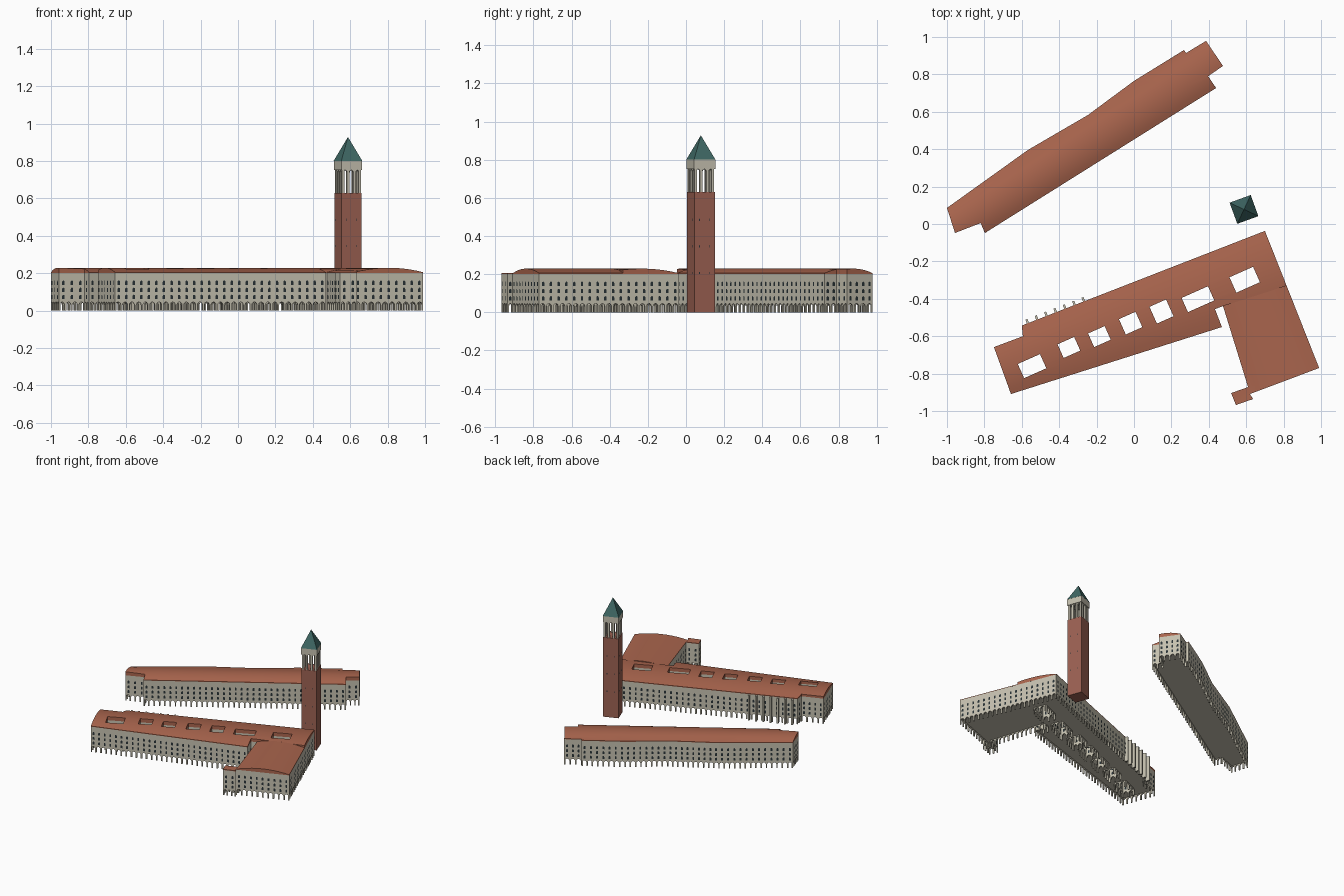
import bpy, bmesh, math
from mathutils import Vector

if "Cube" in bpy.data.objects:
    bpy.data.objects.remove(bpy.data.objects["Cube"])

FLOOR, EAVE = 0.05, 0.2

def mat(name, rgb):
    m = bpy.data.materials.new(name)
    m.diffuse_color = (*rgb, 1)
    m.use_nodes = True
    m.node_tree.nodes["Principled BSDF"].inputs["Base Color"].default_value = m.diffuse_color
    return m

STONE = mat("stone", (0.56, 0.53, 0.43))
TILE = mat("tile", (0.40, 0.13, 0.075))
BRICK = mat("brick", (0.33, 0.12, 0.085))
GLASS = mat("glass", (0.02, 0.03, 0.035))
COPPER = mat("copper", (0.05, 0.14, 0.13))

def finish(bm, name, m, smooth=False, recalc=True):
    if recalc:
        bmesh.ops.recalc_face_normals(bm, faces=bm.faces[:])
    me = bpy.data.meshes.new(name)
    bm.to_mesh(me)
    bm.free()
    ob = bpy.data.objects.new(name, me)
    bpy.context.collection.objects.link(ob)
    me.materials.append(m)
    if smooth:
        bpy.ops.object.select_all(action='DESELECT')
        ob.select_set(True)
        bpy.context.view_layer.objects.active = ob
        bpy.ops.object.shade_smooth_by_angle(angle=math.radians(30))
    return ob

def oriented(pts, ccw=True):
    area = sum(a[0] * b[1] - b[0] * a[1] for a, b in zip(pts, pts[1:] + pts[:1]))
    return pts if (area > 0) == ccw else pts[::-1]

def segments(loop):
    for a, b in zip(loop, loop[1:] + loop[:1]):
        a, b = Vector((*a, 0)), Vector((*b, 0))
        d = (b - a).normalized()
        yield a, d, Vector((-d.y, d.x, 0)), (b - a).length   # inward normal

def fill(loops, z):
    bm = bmesh.new()
    edges = []
    for lp in loops:
        vs = [bm.verts.new((*p, z)) for p in lp]
        edges += [bm.edges.new((a, b)) for a, b in zip(vs, vs[1:] + vs[:1])]
    bmesh.ops.triangle_fill(bm, use_beauty=True, edges=edges, normal=(0, 0, 1))
    return bm

def raise_rim(bm, dz):
    rim = [e for e in bm.edges if len(e.link_faces) == 1]
    new = bmesh.ops.extrude_edge_only(bm, edges=rim)["geom"]
    for v in new:
        if isinstance(v, bmesh.types.BMVert):
            v.co.z = dz

def arch_outline(u0, u1, z0, spring, top, n=6):
    c, r = (u0 + u1) / 2, (u1 - u0) / 2
    arc = [(c - r * math.cos(math.pi * i / n), spring + (top - spring) * math.sin(math.pi * i / n))
           for i in range(n + 1)]
    return [(u0, z0)] + arc + [(u1, z0)]

def arcade(loops, name, z0, z1, bay, post, depth):
    bm = bmesh.new()
    for lp in loops:
        for a, d, inn, length in segments(lp):
            n = max(1, round(length / bay))
            w = length / n
            c = min(post, w * 0.25)
            spring = z1 - 0.005 - (w / 2 - c)
            hole = arch_outline(c, w - c, z0, spring, z1 - 0.004)
            outline = [(0, z0)] + hole + [(w, z0), (w, z1), (0, z1)]
            for i in range(n):
                pts = [a + d * (i * w + u) + Vector((0, 0, z)) for u, z in outline]
                f = [bm.verts.new(p) for p in pts]
                g = [bm.verts.new(p + inn * depth) for p in pts]
                bm.faces.new(f)
                bm.faces.new(g[::-1])
                for k in range(len(f)):
                    j = (k + 1) % len(f)
                    bm.faces.new((f[k], g[k], g[j], f[j]))
    return finish(bm, name, STONE)

def windows(loops, name, bay=0.043, rows=(0.062, 0.1, 0.138), wid=0.014, tall=0.023):
    bm = bmesh.new()
    for lp in loops:
        for a, d, inn, length in segments(lp):
            n = round(length / bay)
            for i in range(n):
                u = (i + 0.5) * length / n
                for z in rows:
                    o = arch_outline(u - wid / 2, u + wid / 2, z, z + tall - wid / 2, z + tall, 4)
                    vs = [bm.verts.new(a + d * s - inn * 0.0015 + Vector((0, 0, h))) for s, h in o]
                    bm.faces.new(vs[::-1])
    finish(bm, name, GLASS, recalc=False)

def block(outline, holes, name):
    loops = [oriented(outline)] + [oriented(h, False) for h in holes]
    bm = fill(loops, FLOOR)
    raise_rim(bm, EAVE)
    finish(bm, name + "_walls", STONE)
    arcade(loops, name + "_arcade", 0, FLOOR, 0.038, 0.005, 0.009)
    windows(loops, name + "_windows")

def roof(outline, holes, name, side_a, side_b, rise=0.024, cuts=10):
    # shallow vault spanning between two eave lines
    loops = [oriented(outline)] + [oriented(h, False) for h in holes]
    bm = fill(loops, EAVE)
    (a0, a1), (b0, b1) = [[Vector((*p, 0)) for p in s] for s in (side_a, side_b)]
    for k in range(1, cuts):
        p, q = a0.lerp(b0, k / cuts), a1.lerp(b1, k / cuts)
        d = q - p
        bmesh.ops.bisect_plane(bm, geom=bm.verts[:] + bm.edges[:] + bm.faces[:], dist=1e-5,
                               plane_co=p, plane_no=Vector((-d.y, d.x, 0)).normalized())
    def left(p, q, v):
        d = (q - p).normalized()
        return d.x * (v.y - p.y) - d.y * (v.x - p.x)
    for v in bm.verts:
        s, t = left(a0, a1, v.co), -left(b0, b1, v.co)
        r = min(1, max(0, s / (s + t)))
        v.co.z = EAVE + 0.005 + rise * (1 - (2 * r - 1) ** 2)
    raise_rim(bm, EAVE)
    finish(bm, name, TILE, smooth=True)

# long north building
north = [(-1, .086), (-.957, -.048), (-.82, .005), (-.797, -.048), (.439, .727), (.396, .79),
         (.476, .845), (.385, .979), (.278, .914), (.267, .93), (0, .765), (-.246, .583), (-.567, .396)]
block(north, [], "north_building")
roof(north, [], "north_roof", [(-.797, -.048), (.439, .727)], [(-1, .086), (.385, .979)])

# L-shaped south building with seven courtyards
west_part = [(.70, -.037), (-.60, -.543), (-.594, -.6), (-.749, -.658), (-.658, -.909),
             (.47, -.551), (.433, -.455), (.476, -.439)]
wing_part = [(.476, -.439), (.61, -.872), (.519, -.904), (.545, -.968), (.636, -.936),
             (.62, -.909), (.99, -.77)]
courts = [((-.545, -.76), .13, .083), ((-.348, -.66), .097, .08), ((-.185, -.602), .097, .08),
          ((-.018, -.53), .097, .09), ((.147, -.468), .097, .098), ((.342, -.402), .154, .083),
          ((.592, -.298), .138, .09)]

def court(c, w, h, ang=math.radians(24)):
    u, v = Vector((math.cos(ang), math.sin(ang))), Vector((-math.sin(ang), math.cos(ang)))
    return [tuple(Vector(c) + u * (w / 2 * i) + v * (h / 2 * j))
            for i, j in ((-1, -1), (1, -1), (1, 1), (-1, 1))]

holes = [court(*c) for c in courts]
block(west_part + wing_part[1:], holes, "south_building")
roof(west_part + [(.816, -.33)], holes, "south_roof",
     [(-.658, -.909), (.81, -.44)], [(-.749, -.61), (.70, -.037)])
roof(wing_part + [(.816, -.33)], [], "wing_roof",
     [(.476, -.439), (.61, -.872)], [(.816, -.33), (.99, -.77)])

def box(name, c, size, m, ang):
    bm = bmesh.new()
    bmesh.ops.create_cube(bm, size=1)
    bmesh.ops.scale(bm, vec=size, verts=bm.verts)
    ob = finish(bm, name, m)
    ob.location = c
    ob.rotation_euler.z = ang
    return ob

# buttresses on the north-west face
for i in range(7):
    x = -.57 + i * .05
    y = -.543 + (x + .6) * .389 + .008
    box("buttress", (x, y, EAVE / 2), (.012, .03, EAVE), STONE, math.radians(21))

# bell tower
TC, TA, TS = Vector((.588, .078, 0)), math.radians(20), .114
def square(s):
    return [tuple((TC + Vector((s / 2 * i * math.cos(TA) - s / 2 * j * math.sin(TA),
                                s / 2 * i * math.sin(TA) + s / 2 * j * math.cos(TA), 0))).xy)
            for i, j in ((-1, -1), (1, -1), (1, 1), (-1, 1))]

box("tower_shaft", TC + Vector((0, 0, .315)), (TS, TS, .63), BRICK, TA)
windows([square(TS)], "tower_slits", .05, (.2, .34, .48), .004, .012)
arcade([square(TS - .006)], "belfry_arcade", .63, .755, .036, .0065, .014)
box("belfry_cap", TC + Vector((0, 0, .776)), (TS + .004, TS + .004, .05), STONE, TA)
bm = bmesh.new()
bmesh.ops.create_cone(bm, cap_ends=True, segments=4, radius1=(TS + .006) / math.sqrt(2),
                      radius2=0, depth=.128)
spire = finish(bm, "spire", COPPER)
spire.location = TC + Vector((0, 0, .864))
# radius points sit on the axes, so turn by a further 45 degrees
spire.rotation_euler.z = TA + math.pi / 4
